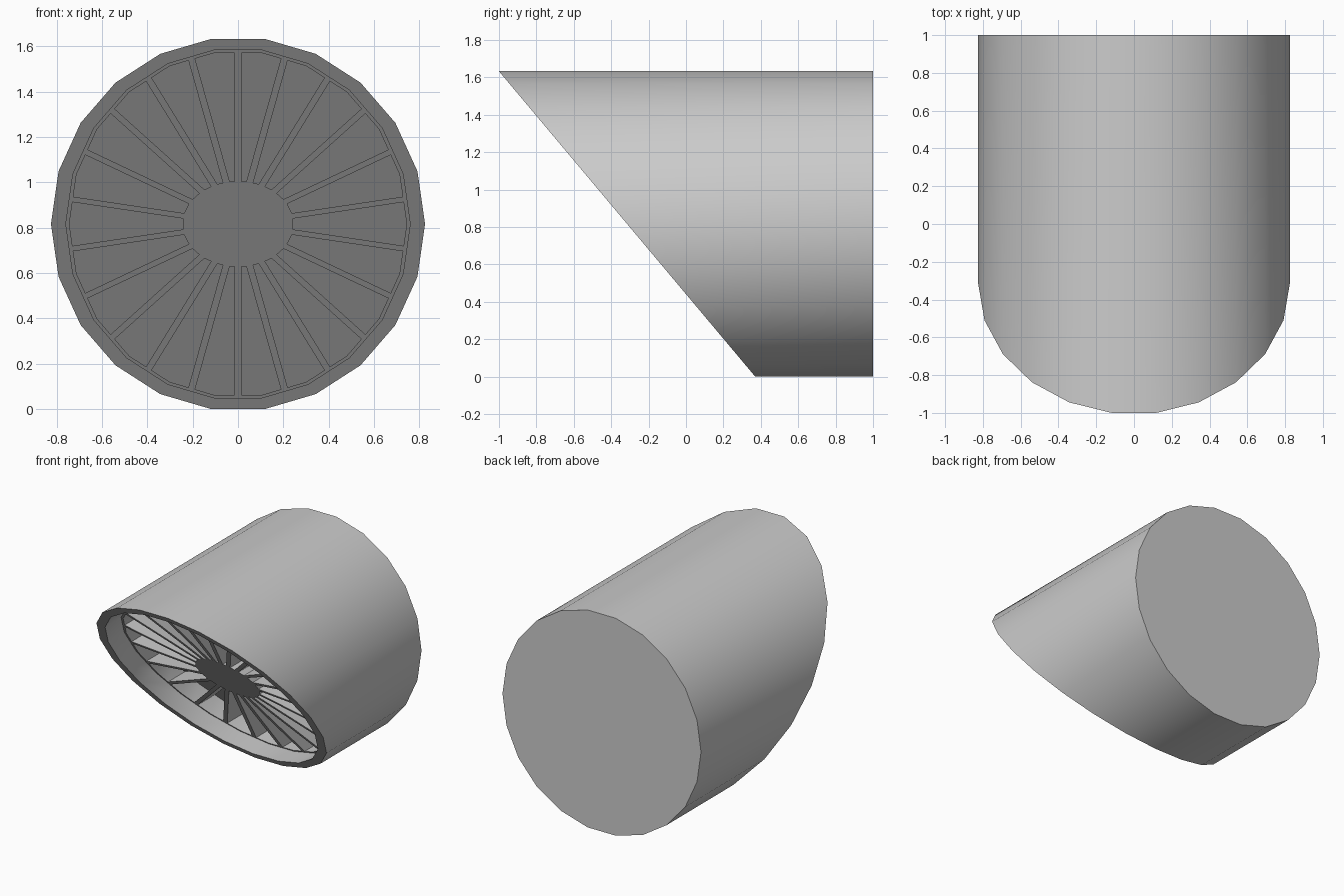
import bpy, bmesh
from math import pi, sin, cos, tan, radians, hypot
from mathutils import Vector

if "Cube" in bpy.data.objects:
    bpy.data.objects.remove(bpy.data.objects["Cube"])

N, R = 22, 0.825                 # sides and radius of the tube
TILT = tan(radians(40))          # slope of the cut front
ZC = R * cos(pi / N)             # tube axis height
YC = -1 + ZC * TILT              # slanted plane crosses the axis here
RIM, RECESS = 0.065, 0.19        # rim width, grille recess
HUB, BAR, POCKET = 0.232, 0.0155, 0.20


def on_slant(x, z, dy=0.0):
    return Vector((x, YC - z * TILT + dy, ZC + z))


bm = bmesh.new()

# Tube with slanted front and flat back
ring = [(R * cos(2 * pi * i / N), R * sin(2 * pi * i / N)) for i in range(N)]
front = [bm.verts.new(on_slant(x, z)) for x, z in ring]
back = [bm.verts.new((x, 1, ZC + z)) for x, z in ring]
cap = bm.faces.new(front)
bm.faces.new(back[::-1])
for i in range(N):
    j = (i + 1) % N
    bm.faces.new((front[j], front[i], back[i], back[j]))
bmesh.ops.recalc_face_normals(bm, faces=bm.faces[:])
bm.normal_update()

# Rim, then the recess behind it
bmesh.ops.inset_region(bm, faces=[cap], thickness=RIM, use_even_offset=True)
cap = bmesh.ops.extrude_discrete_faces(bm, faces=[cap])["faces"][0]
bmesh.ops.translate(bm, verts=cap.verts[:], vec=(0, RECESS, 0))

# Split the recessed face into a round hub and one sector per tube corner
loop_edges = list(cap.edges)
bm.faces.remove(cap)
for e in loop_edges:
    bmesh.utils.edge_split(e, e.verts[0], 0.5)
centre = on_slant(0, 0, RECESS)
outer = []
start = loop_edges[0].verts[0]
corners_and_mids = {v for e in loop_edges for v in e.verts}
for e in loop_edges:
    for v in list(e.verts):
        for le in v.link_edges:
            o = le.other_vert(v)
            if abs(o.co.y - (YC - (o.co.z - ZC) * TILT + RECESS)) < 1e-4:
                corners_and_mids.add(o)
from math import atan2
outer = sorted(corners_and_mids, key=lambda v: atan2(v.co.z - ZC, v.co.x) % (2 * pi - 1e-5))
# rotate the list so that it begins on an edge midpoint (shorter radius)
front_r = [hypot(v.co.x, (v.co.z - ZC) / cos(radians(40))) for v in outer]
ang = atan2(outer[0].co.z - ZC, outer[0].co.x) / (pi / N)
if round(ang) % 2 == 0:
    outer = outer[1:] + outer[:1]
hub = [bm.verts.new(centre + (v.co - centre).normalized() * HUB) for v in outer[::2]]
bm.faces.new(hub)
sectors = []
for k in range(N):
    a, b, c = outer[2 * k], outer[2 * k + 1], outer[(2 * k + 2) % (2 * N)]
    sectors.append(bm.faces.new((hub[k], a, b, c, hub[(k + 1) % N])))
bmesh.ops.recalc_face_normals(bm, faces=bm.faces[:])
bm.normal_update()

# Radial bars are left between pockets sunk into the sectors
bmesh.ops.inset_individual(bm, faces=sectors, thickness=BAR, use_even_offset=True)
floors = bmesh.ops.extrude_discrete_faces(bm, faces=sectors)["faces"]
bmesh.ops.translate(bm, verts=list({v for f in floors for v in f.verts}), vec=(0, POCKET, 0))
bmesh.ops.recalc_face_normals(bm, faces=bm.faces[:])

mesh = bpy.data.meshes.new("slanted_tube_with_grille")
bm.to_mesh(mesh)
bm.free()
obj = bpy.data.objects.new("slanted_tube_with_grille", mesh)
bpy.context.collection.objects.link(obj)
bpy.context.view_layer.objects.active = obj
obj.select_set(True)
bpy.ops.object.shade_smooth_by_angle(angle=radians(30))
